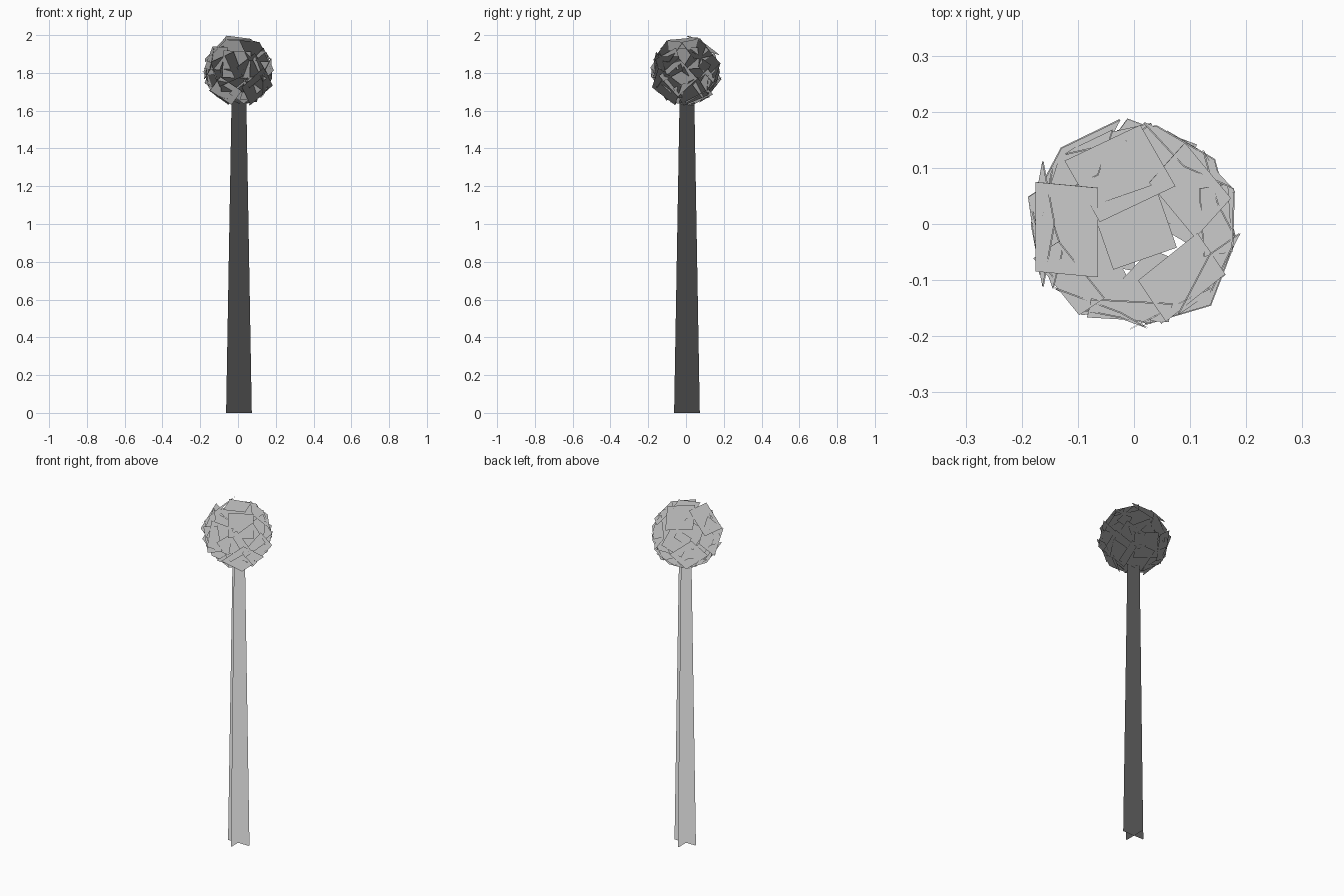
import bpy, math, random
from mathutils import Vector

if "Cube" in bpy.data.objects:
    bpy.data.objects.remove(bpy.data.objects["Cube"], do_unlink=True)
random.seed(7)

grey = bpy.data.materials.new("plain_grey")
grey.use_nodes = True
grey.diffuse_color = (0.6, 0.6, 0.6, 1)
grey.node_tree.nodes["Principled BSDF"].inputs["Base Color"].default_value = (0.6, 0.6, 0.6, 1)

UP = Vector((0, 0, 1))


def add_cards(name, cards, gap):
    """One object of two-sided cards, with foliage normals that all point up."""
    verts = []
    for card in cards:
        n = (card[1] - card[0]).cross(card[2] - card[1]).normalized() * gap
        verts += [p + n for p in card] + [p - n for p in reversed(card)]
    faces = [tuple(range(i, i + 4)) for i in range(0, len(verts), 4)]
    mesh = bpy.data.meshes.new(name)
    mesh.from_pydata(verts, [], faces)
    mesh.materials.append(grey)
    mesh.shade_smooth()
    mesh.normals_split_custom_set([UP[:]] * len(mesh.loops))
    obj = bpy.data.objects.new(name, mesh)
    bpy.context.collection.objects.link(obj)


def leaf_card(direction, edge, half, dist):
    """Square card touching the crown sphere, with one side along edge."""
    n = direction.normalized()
    u = (edge - n * edge.dot(n)).normalized()
    v = n.cross(u)
    return [CROWN + n * dist + (u * a + v * b) * half
            for a, b in ((-1, -1), (1, -1), (1, 1), (-1, 1))]


def random_vector(size):
    return Vector([random.gauss(0, size) for _ in range(3)])


# Stem: two tapered cards crossing at right angles
LOW, HIGH, TOP = 0.068, 0.039, 1.66
stem = []
for axis in (Vector((1, 0, 0)), Vector((0, 1, 0))):
    middle = axis * 0.005
    stem.append([middle - axis * LOW, middle + axis * LOW,
                 middle + axis * HIGH + UP * TOP, middle - axis * HIGH + UP * TOP])
add_cards("stem", stem, 0.002)

# Large crown cards: direction, edge direction, half size
CROWN = Vector((0, 0, 1.81))
R = 0.165
MAIN = (((-0.025, 0.09, 0.136), (0.87, 0.5, 0), 0.075),
        ((0.1, 0.06, 0.117), (0.77, 0.64, 0), 0.065),
        ((0.085, -0.095, 0.105), (0.83, 0.56, 0), 0.068),
        ((-0.12, -0.01, 0.113), (1, 0, 0), 0.08),
        ((0, -0.005, 0.165), (0.95, 0.33, 0), 0.06),
        ((-0.12, -0.1, 0.07), (0.56, -0.83, 0), 0.065),
        ((-0.16, 0, 0.03), (0, 1, 1), 0.08),
        ((-0.1, 0.02, -0.13), (0, 1, 1), 0.05),
        ((0.1, -0.1, -0.08), (1, 0, 0.5), 0.08))
crown = [leaf_card(Vector(d), Vector(e), half, R) for d, e, half in MAIN]

# Remaining cards spread around the sides and underside
COUNT = 26
for i in range(COUNT):
    z = 0.45 - 1.4 * (i + 0.5) / COUNT
    a = i * math.pi * (3 - math.sqrt(5))
    r = math.sqrt(1 - z * z)
    n = Vector((r * math.cos(a), r * math.sin(a), z)) + random_vector(0.08)
    crown.append(leaf_card(n, random_vector(1), random.uniform(0.06, 0.075),
                           random.uniform(0.155, 0.165)))
add_cards("leaf_crown", crown, 0.001)
